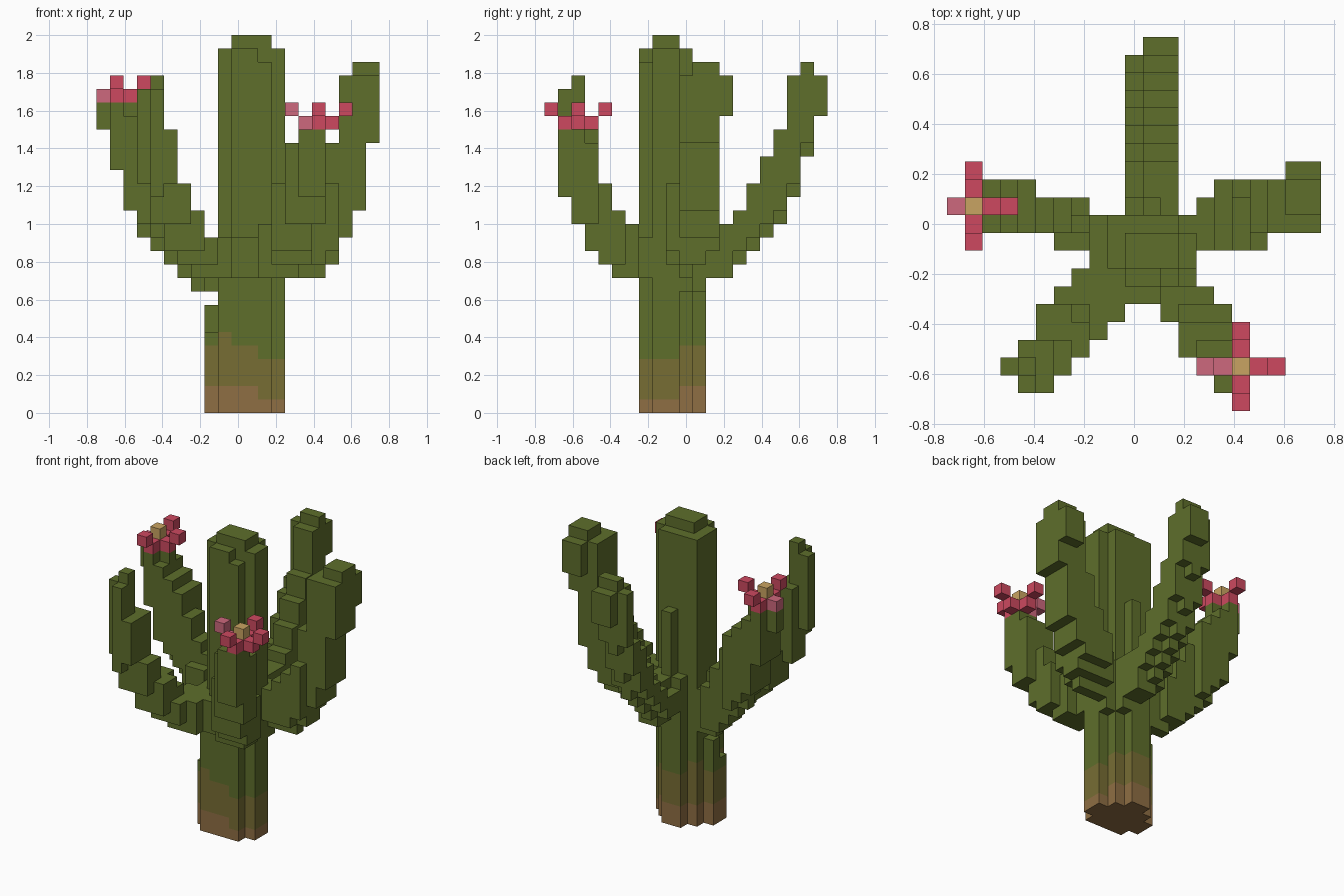
import bpy, bmesh
from mathutils import Vector

if "Cube" in bpy.data.objects:
    bpy.data.objects.remove(bpy.data.objects["Cube"])

V = 1 / 14                      # cell size
ORIGIN = Vector((-0.75, -0.75, 0))


def srgb(r, g, b):
    def lin(c):
        c /= 255
        return c / 12.92 if c <= 0.04045 else ((c + 0.055) / 1.055) ** 2.4
    return (lin(r), lin(g), lin(b), 1)


def material(name, *rgb):
    m = bpy.data.materials.new(name)
    m.diffuse_color = srgb(*rgb)
    m.use_nodes = True
    m.node_tree.nodes["Principled BSDF"].inputs["Base Color"].default_value = m.diffuse_color
    return m


GREEN = material("cactus_green", 94, 110, 43)
OLIVE = material("dry_olive", 119, 109, 52)
BROWN = material("woody_brown", 143, 110, 67)
RED = material("petal_red", 205, 73, 96)
PINK = material("petal_pink", 205, 104, 125)
TAN = material("flower_tan", 201, 164, 98)

parts = {}                      # part name -> {cell: material}
filled = set()                  # every occupied cell


def box(part, i0, i1, j0, j1, k0, k1, mat=GREEN):
    """Fill a block of cells (end values excluded)."""
    cells = parts.setdefault(part, {})
    for i in range(i0, i1):
        for j in range(j0, j1):
            for k in range(k0, k1):
                if (i, j, k) not in filled:
                    filled.add((i, j, k))
                    cells[i, j, k] = mat


def boxes(part, *blocks):
    for b in blocks:
        box(part, *b)


# Trunk: ribbed column, cap, short side ribs and collar under the arms
boxes("trunk",
      (9, 13, 8, 11, 0, 27), (13, 14, 8, 10, 0, 27),
      (10, 12, 7, 8, 0, 27), (12, 13, 7, 8, 0, 26), (9, 10, 7, 8, 0, 13),
      (10, 13, 8, 10, 27, 28),
      (10, 12, 11, 12, 0, 14), (11, 12, 11, 12, 14, 20),
      (8, 9, 8, 9, 0, 6), (8, 9, 9, 10, 0, 8),
      (10, 13, 6, 7, 10, 13), (13, 14, 10, 11, 9, 14), (12, 13, 11, 12, 9, 14))

# Woody bands at the foot of the trunk
for (i, j, k) in parts["trunk"]:
    low = i >= 12 and j < 10
    if k < (1 if low else 2):
        parts["trunk"][i, j, k] = BROWN
    elif k < (4 if low else 6 if i == 9 else 5):
        parts["trunk"][i, j, k] = OLIVE

# Back arm: rising slices with a rounded section
for j, lo, hi, drop in ((12, 10, 14, 1), (13, 10, 14, 1), (14, 11, 15, 1),
                        (15, 12, 17, 2), (16, 13, 19, 2), (17, 14, 21, 2),
                        (18, 16, 25, 5), (19, 19, 26, 1)):
    box("back_arm", 11, 12, j, j + 1, lo, hi)
    box("back_arm", 12, 13, j, j + 1, lo + (j > 13), hi)
    box("back_arm", 10, 11, j, j + 1, lo + 1, hi - drop)
box("back_arm", 11, 13, 20, 21, 22, 25)

# Right arm
boxes("right_arm",
      (14, 15, 9, 12, 11, 14), (14, 16, 10, 11, 10, 11), (15, 16, 9, 12, 11, 15),
      (16, 17, 9, 12, 11, 16), (16, 17, 10, 11, 10, 11),
      (16, 17, 12, 13, 12, 17), (17, 18, 9, 10, 12, 17), (17, 18, 10, 12, 11, 20),
      (17, 18, 12, 13, 12, 20),
      (18, 19, 10, 13, 13, 25), (19, 20, 10, 13, 15, 25), (19, 20, 11, 13, 25, 26),
      (20, 21, 10, 13, 20, 25), (20, 21, 11, 13, 25, 26), (19, 21, 13, 14, 22, 25),
      (15, 16, 12, 13, 12, 15))

# Left arm
boxes("left_arm",
      (8, 9, 9, 11, 9, 13), (7, 8, 9, 12, 10, 14), (7, 8, 10, 11, 9, 15),
      (6, 7, 9, 12, 11, 14), (6, 7, 10, 12, 10, 16), (5, 6, 10, 12, 11, 18),
      (4, 5, 10, 13, 13, 20), (4, 5, 11, 12, 12, 13), (3, 4, 10, 13, 14, 21),
      (3, 4, 11, 12, 13, 14), (2, 3, 10, 13, 15, 22),
      (2, 3, 11, 12, 22, 23), (1, 2, 10, 13, 18, 23), (0, 1, 11, 12, 21, 23))

# Front left arm
boxes("front_left_arm",
      (8, 10, 6, 9, 10, 13), (7, 10, 5, 8, 10, 13), (6, 9, 4, 7, 11, 13),
      (6, 8, 5, 6, 11, 14), (5, 8, 3, 5, 12, 15), (5, 7, 4, 6, 12, 15),
      (5, 7, 3, 4, 12, 16), (5, 7, 2, 4, 14, 17),
      (4, 6, 2, 4, 14, 21), (5, 6, 1, 2, 17, 21), (4, 5, 1, 2, 16, 24),
      (4, 5, 2, 3, 21, 25), (3, 4, 2, 3, 17, 24))

# Front right arm
boxes("front_right_arm",
      (12, 14, 6, 8, 10, 13), (12, 15, 5, 7, 10, 14), (13, 16, 4, 6, 11, 15),
      (13, 16, 3, 5, 12, 17), (14, 17, 2, 4, 14, 20), (15, 17, 2, 3, 20, 21),
      (15, 17, 1, 2, 16, 21))


def flower(name, i, j, k):
    """Four petals, each a low cell with a raised tip, around a tan centre."""
    box(name + "_centre", i, i + 1, j, j + 1, k, k + 2, TAN)
    for dx, dy in ((1, 0), (-1, 0), (0, 1), (0, -1)):
        mat = PINK if dx < 0 else RED
        for step in (1, 2):
            x, y, z = i + dx * step, j + dy * step, k + step - 1
            if x >= 0:
                box(name + "_petals", x, x + 1, y, y + 1, z, z + 1, mat)


flower("left_flower", 1, 11, 23)
flower("right_flower", 16, 2, 21)

# Outer skin of each part, with coplanar faces of one colour merged
for name, cells in parts.items():
    mats = list(dict.fromkeys(cells.values()))
    bm = bmesh.new()
    for cell, mat in cells.items():
        for axis in range(3):
            for side in (0, 1):
                near = list(cell)
                near[axis] += 2 * side - 1
                if tuple(near) in filled:
                    continue
                quad = []
                for a, b in ((0, 0), (1, 0), (1, 1), (0, 1)):
                    p = Vector(cell)
                    p[axis] += side
                    p[(axis + 1) % 3] += a
                    p[(axis + 2) % 3] += b
                    quad.append(bm.verts.new(ORIGIN + p * V))
                face = bm.faces.new(quad if side else quad[::-1])
                face.material_index = mats.index(mat)
    bmesh.ops.remove_doubles(bm, verts=bm.verts[:], dist=1e-4)
    bmesh.ops.dissolve_limit(bm, angle_limit=0.02, verts=bm.verts[:],
                             edges=bm.edges[:], delimit={'MATERIAL'})
    mesh = bpy.data.meshes.new(name)
    bm.to_mesh(mesh)
    bm.free()
    for m in mats:
        mesh.materials.append(m)
    bpy.context.collection.objects.link(bpy.data.objects.new(name, mesh))
